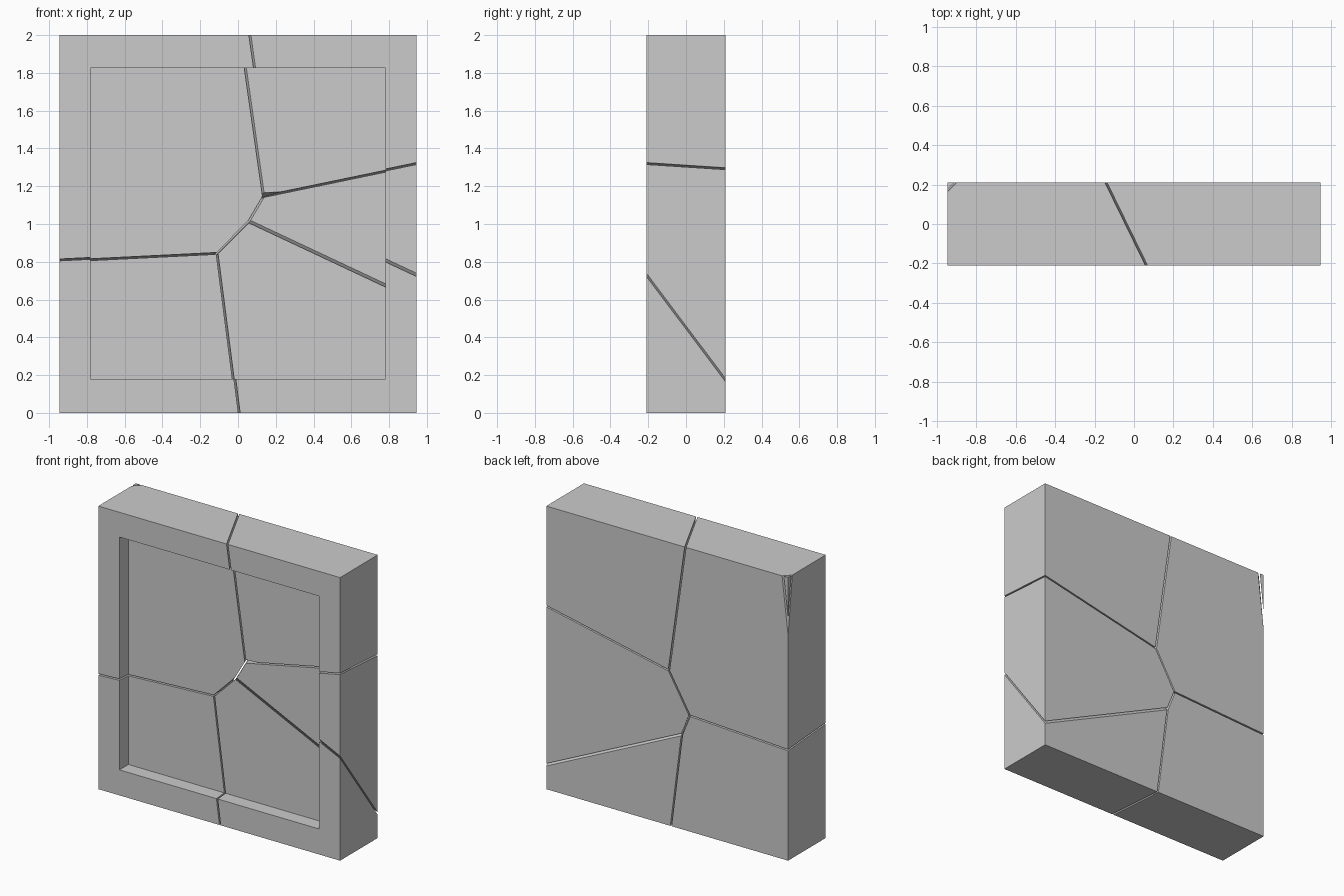
import bpy, bmesh
from mathutils import Vector

if "Cube" in bpy.data.objects:
    bpy.data.objects.remove(bpy.data.objects["Cube"])

HX, HY, H = 0.945, 0.21, 2.0      # slab half width, half depth, height
GAP = 0.005                       # half the crack width
FLOOR_Y = -0.11                   # recess floor

# Each shard owns the space where its linear field (x, y, z, constant) is largest
FIELDS = {
    "shard_upper_left":  (0, 0, 0, 0),
    "shard_upper_right": (1.45, 0.7076, 0.2059, -0.3545),
    "shard_right":       (1.6996, 0.6292, -1.0, 0.9851),
    "shard_lower_right": (1.479, 0.004, -1.47, 1.4058),
    "shard_lower_left":  (0.0825, -0.1155, -1.65, 1.390),
    "shard_corner_chip": (-25, 25, 2.857, -33.589),
}


def slab():
    """Solid slab with a rectangular recess in its front face."""
    bm = bmesh.new()
    bmesh.ops.create_cube(bm, size=1)
    for v in bm.verts:
        v.co = (v.co.x * 2 * HX, v.co.y * 2 * HY, (v.co.z + 0.5) * H)
    bm.normal_update()
    front = min(bm.faces, key=lambda f: f.normal.y)
    bmesh.ops.inset_region(bm, faces=[front], thickness=0.1)
    for v in front.verts:
        v.co = (0.78 if v.co.x > 0 else -0.78, -HY, 1.825 if v.co.z > 1 else 0.18)
    new = bmesh.ops.extrude_discrete_faces(bm, faces=[front])["faces"][0]
    for v in new.verts:
        v.co.y = FLOOR_Y
    return bm


def keep_side(bm, field, gap):
    """Keep the part where the field is positive, pulled back by gap, and cap the cut."""
    n = Vector(field[:3])
    p = n * (-field[3] / n.length_squared) + n.normalized() * gap
    cut = bmesh.ops.bisect_plane(bm, geom=bm.verts[:] + bm.edges[:] + bm.faces[:],
                                 dist=1e-6, plane_co=p, plane_no=n, clear_inner=True)
    edges = [e for e in cut["geom_cut"] if isinstance(e, bmesh.types.BMEdge)]
    if edges:
        bmesh.ops.holes_fill(bm, edges=edges, sides=0)


for name, own in FIELDS.items():
    bm = slab()
    for other_name, other in FIELDS.items():
        if other_name != name:
            keep_side(bm, [a - b for a, b in zip(own, other)], GAP)
    # Chipped inner corner of the upper right shard
    if name == "shard_upper_right":
        keep_side(bm, (-0.06, 0.2, 1, -1.135), 0)
    bmesh.ops.recalc_face_normals(bm, faces=bm.faces[:])
    mesh = bpy.data.meshes.new(name)
    bm.to_mesh(mesh)
    bm.free()
    bpy.context.collection.objects.link(bpy.data.objects.new(name, mesh))
